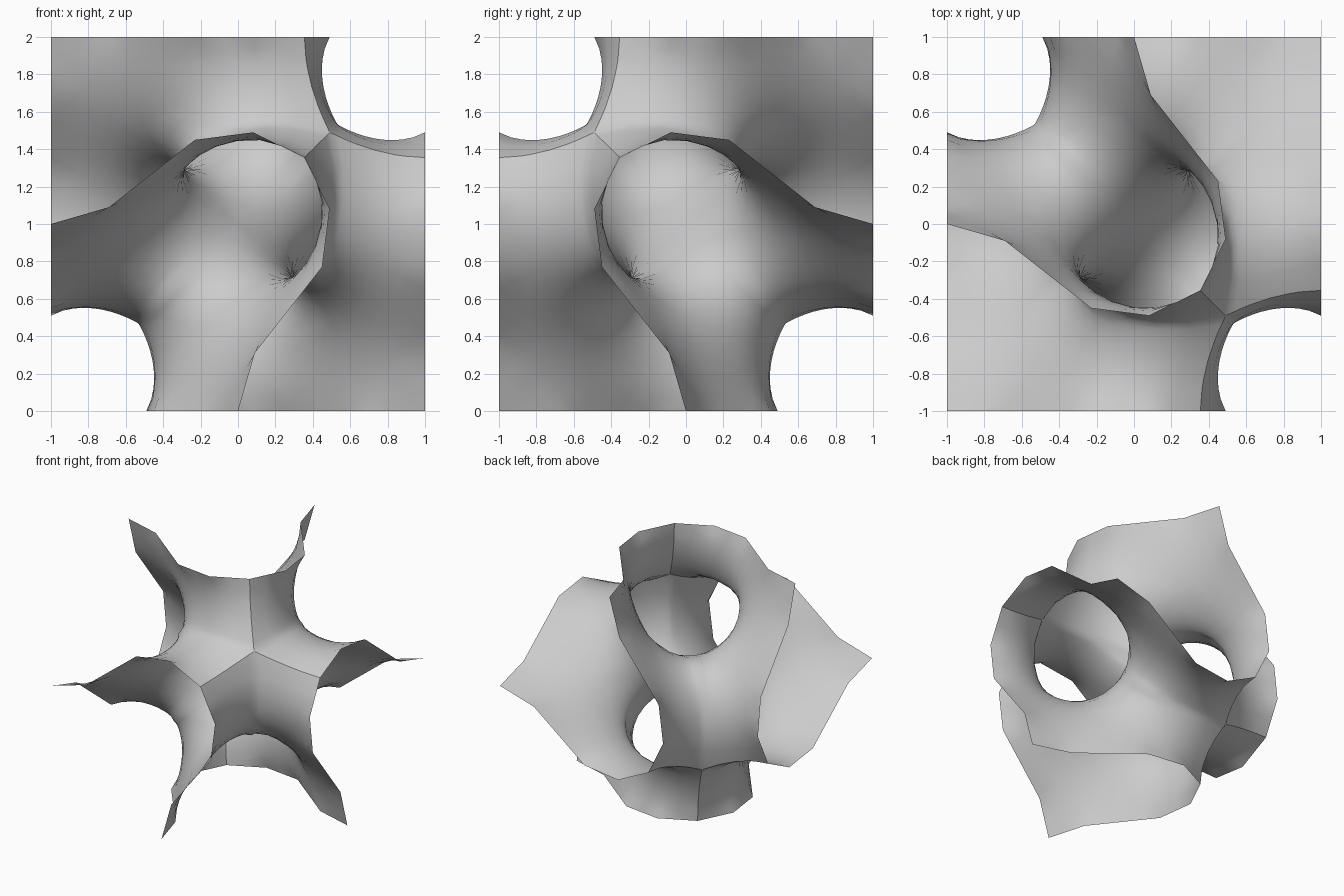
import bpy, bmesh, math
from itertools import permutations
from mathutils import Vector

if "Cube" in bpy.data.objects:
    bpy.data.objects.remove(bpy.data.objects["Cube"])

NU, NV = 10, 10   # grid of one patch; twelve symmetric copies make the surface


def sample(pts, n):
    """Evenly step along a polyline, point index as parameter."""
    out = []
    for k in range(n + 1):
        t = k / n * (len(pts) - 1)
        i = min(int(t), len(pts) - 2)
        out.append(pts[i].lerp(pts[i + 1], t - i))
    return out


# Four boundary curves of the patch (cube-centred coordinates, y flipped)
neck = sample([Vector((s, s, z)) for s, z in (
    (0, 0), (.07, -.13), (.17, -.275), (.30, -.36), (.42, -.32),
    (.495, -.16), (.523, .05), (.524, .29), (.49, .49))], NV)
rim = sample([Vector((1, y, z)) for y, z in (
    (0, -1), (.09, -.69), (.27, -.46), (.45, -.23), (.49, .08), (.355, .355))], NV)
line = sample([Vector((0, 0, 0)), Vector((1, 0, -1))], NU)
seam = sample([Vector((x, y, y)) for x, y in (
    (.49, .49), (.61, .435), (.73, .395), (.86, .365), (1, .355))], NU)

# Fill the patch between its four curves
P = {}
for i in range(NU + 1):
    for j in range(NV + 1):
        u, v = i / NU, j / NV
        P[i, j] = ((1 - u) * neck[j] + u * rim[j] + (1 - v) * line[i] + v * seam[i]
                   - (1 - u) * (1 - v) * line[0] - u * (1 - v) * line[NU]
                   - (1 - u) * v * seam[0] - u * v * seam[NU])

quads = [((i, j), (i + 1, j), (i + 1, j + 1), (i, j + 1))
         for i in range(NU) for j in range(NV)]


def split():
    """Cut every quad along its shorter diagonal."""
    out = []
    for a, b, c, d in quads:
        if (P[a] - P[c]).length < (P[b] - P[d]).length:
            out += [(a, b, c), (a, c, d)]
        else:
            out += [(a, b, d), (b, c, d)]
    return out


# Relax the patch like a soap film; the neck slides in its mirror plane
for step in range(300):
    if step % 20 == 0:
        tris = split()
    edge, normal = {}, {k: Vector() for k in P}
    for t in tris:
        for n in range(3):
            a, b, c = t[n], t[(n + 1) % 3], t[(n + 2) % 3]
            e, f = P[b] - P[a], P[c] - P[a]
            cr = e.cross(f)
            key = (min(b, c), max(b, c))
            edge[key] = edge.get(key, 0) + e.dot(f) / max(cr.length, 1e-6)
            normal[a] += cr
    total = {k: Vector() for k in P}
    weight = {k: 0.0 for k in P}
    for (b, c), w in edge.items():
        w = max(.03, min(6, w))
        total[b] += w * P[c]
        total[c] += w * P[b]
        weight[b] += w
        weight[c] += w
    new = {}
    for (i, j), p in P.items():
        if i == NU or j in (0, NV):
            continue
        d = .4 * (total[i, j] / weight[i, j] - p)
        if i == 0:
            q = (p + d).lerp(neck[j], .08)
            q.x = q.y = (q.x + q.y) / 2
        else:
            # even out the grid sideways only
            m = (P[i - 1, j] + P[i + 1, j] + P[i, j - 1] + P[i, j + 1]) / 4 - p
            nn = normal[i, j].normalized()
            q = p + nn * d.dot(nn) + .3 * (m - nn * m.dot(nn))
        new[i, j] = q
    P.update(new)
tris = split()

# Twelve copies: all axis swaps, each with its point reflection
bm = bmesh.new()
for perm in permutations(range(3)):
    for sign in (1, -1):
        vs = {}
        for k, p in P.items():
            X, Y, Z = (sign * p[a] for a in perm)
            vs[k] = bm.verts.new((X, -Y, Z + 1))
        for t in tris:
            bm.faces.new([vs[k] for k in t])
bmesh.ops.remove_doubles(bm, verts=bm.verts, dist=1e-4)
bmesh.ops.recalc_face_normals(bm, faces=bm.faces)

mesh = bpy.data.meshes.new("minimal_surface")
bm.to_mesh(mesh)
bm.free()
obj = bpy.data.objects.new("minimal_surface", mesh)
bpy.context.collection.objects.link(obj)
bpy.context.view_layer.objects.active = obj
obj.select_set(True)
bpy.ops.object.shade_smooth_by_angle(angle=math.radians(30))
